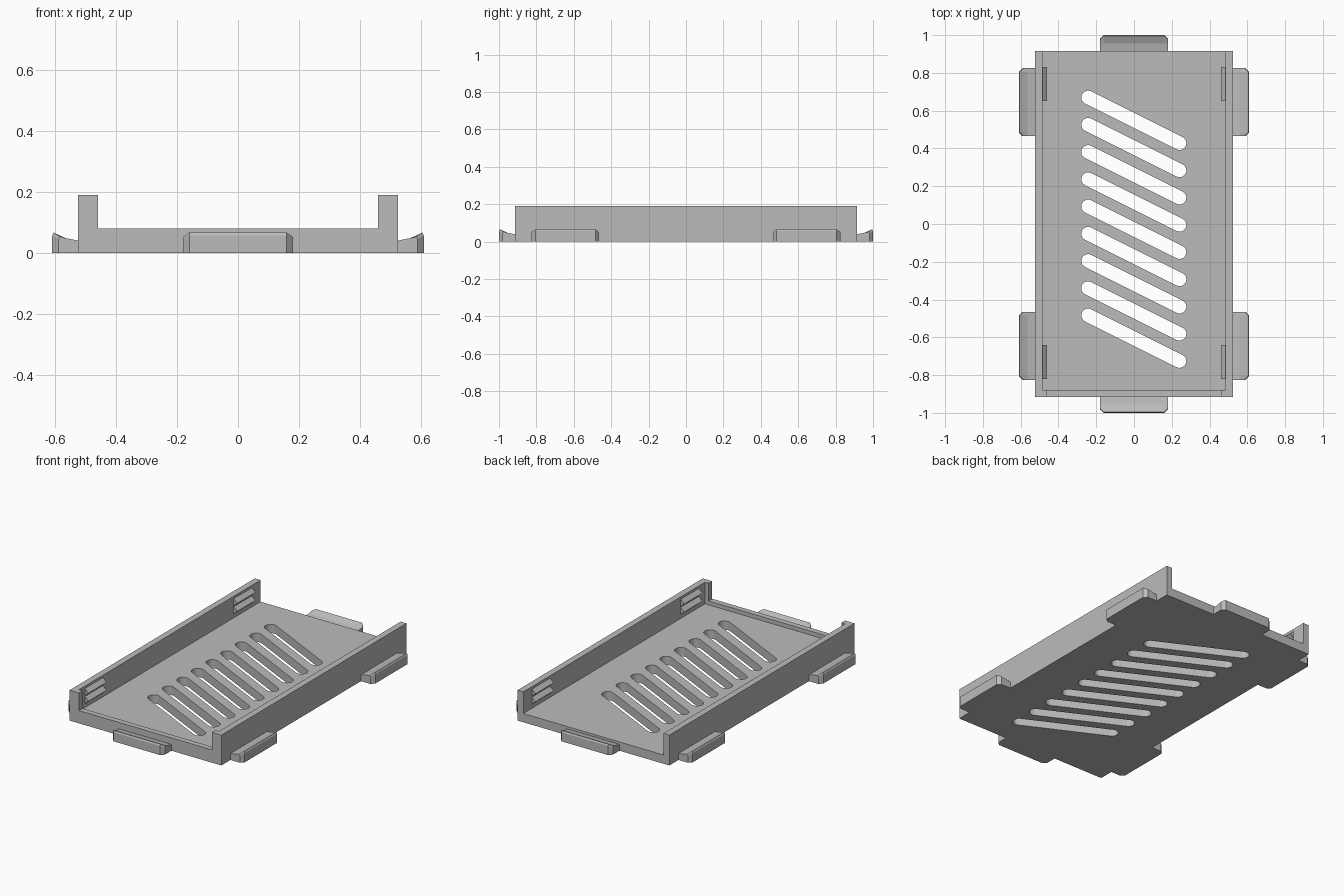
import bpy, bmesh, math
from mathutils import Matrix, Vector

if "Cube" in bpy.data.objects:
    bpy.data.objects.remove(bpy.data.objects["Cube"])

HALF_W, HALF_L, WALL_H = 0.525, 0.915, 0.19
INNER, LIP_X, LIP_Y = 0.485, 0.46, -0.88
FLOOR, LIP_H = 0.055, 0.08

grey = bpy.data.materials.new("plain_grey")
grey.use_nodes = True
grey.diffuse_color = (0.5, 0.5, 0.5, 1)
grey.node_tree.nodes["Principled BSDF"].inputs["Base Color"].default_value = (0.5, 0.5, 0.5, 1)


def loft(bm, sections):
    """Join matching closed outlines into a capped solid."""
    rings = [[bm.verts.new(p) for p in s] for s in sections]
    for a, b in zip(rings, rings[1:]):
        for i in range(len(a)):
            j = (i + 1) % len(a)
            bm.faces.new((a[i], a[j], b[j], b[i]))
    bm.faces.new(rings[0][::-1])
    bm.faces.new(rings[-1])


def along_y(bm, profile, y0, y1):
    loft(bm, [[(x, y, z) for x, z in profile] for y in (y0, y1)])


def finish(name, bm, matrix=None):
    if matrix:
        bm.transform(matrix)
    bmesh.ops.recalc_face_normals(bm, faces=bm.faces)
    mesh = bpy.data.meshes.new(name)
    bm.to_mesh(mesh)
    bm.free()
    mesh.materials.append(grey)
    obj = bpy.data.objects.new(name, mesh)
    bpy.context.scene.collection.objects.link(obj)
    return obj


def cut(target, cutter):
    cutter.hide_render = True
    mod = target.modifiers.new("cut", "BOOLEAN")
    mod.operation, mod.solver, mod.object = "DIFFERENCE", "EXACT", cutter
    bpy.context.view_layer.objects.active = target
    bpy.ops.object.modifier_apply(modifier=mod.name)
    bpy.data.objects.remove(cutter)


# Tray: channel section, hollowed out behind the front lip
bm = bmesh.new()
half = [(HALF_W, 0), (HALF_W, WALL_H), (LIP_X, WALL_H), (LIP_X, LIP_H)]
along_y(bm, half + [(-x, z) for x, z in reversed(half)], -HALF_L, HALF_L)
tray = finish("tray", bm)

bm = bmesh.new()
along_y(bm, [(-INNER, FLOOR), (INNER, FLOOR), (INNER, 0.3), (-INNER, 0.3)], LIP_Y, 1.1)
cut(tray, finish("pocket_cutter", bm))

# Row of slanted round-ended vent slots
bm = bmesh.new()
for i in range(9):
    left = Vector((-0.243, 0.67 - i * 0.1442, 0))
    right = left + Vector((0.484, -0.242, 0))
    slant = math.atan2(-0.242, 0.484)
    outline = []
    for centre, start in ((right, -math.pi / 2), (left, math.pi / 2)):
        for k in range(13):
            a = slant + start + math.pi * k / 12
            outline.append(centre + 0.036 * Vector((math.cos(a), math.sin(a), 0)))
    loft(bm, [[p + Vector((0, 0, z)) for p in outline] for z in (-0.1, 0.2)])
cut(tray, finish("slot_cutter", bm))

# Pairs of clip ribs inside each wall, near both ends
for side, sx in (("left", 1), ("right", -1)):
    for end, y in (("front", -0.73), ("back", 0.74)):
        bm = bmesh.new()
        for z in (0.08, 0.13):
            along_y(bm, [(sx * INNER, z), (sx * LIP_X, z + 0.022), (sx * INNER, z + 0.045)],
                    y - 0.09, y + 0.09)
        finish(f"{end}_{side}_clip_ribs", bm)


# Finger tabs with a dished top and chamfered ends
def tab(name, x, y, angle):
    def section(t, s):
        outline = [(0, 0), (0.085 - s, 0), (0.085 - s, 0.057 - 0.6 * s),
                   (0.08 - s, 0.066 - 0.7 * s), (0.04, 0.048), (0, 0.04)]
        return [(d, t, z) for d, z in outline]
    bm = bmesh.new()
    loft(bm, [section(t, s) for t, s in
              ((-0.18, 0.02), (-0.16, 0), (0.16, 0), (0.18, 0.02))])
    finish(name, bm, Matrix.Translation((x, y, 0)) @ Matrix.Rotation(angle, 4, "Z"))


for end, sy in (("front", -1), ("back", 1)):
    tab(f"{end}_tab", 0, sy * HALF_L, sy * math.pi / 2)
    tab(f"{end}_left_tab", HALF_W, sy * 0.645, 0)
    tab(f"{end}_right_tab", -HALF_W, sy * 0.645, math.pi)
